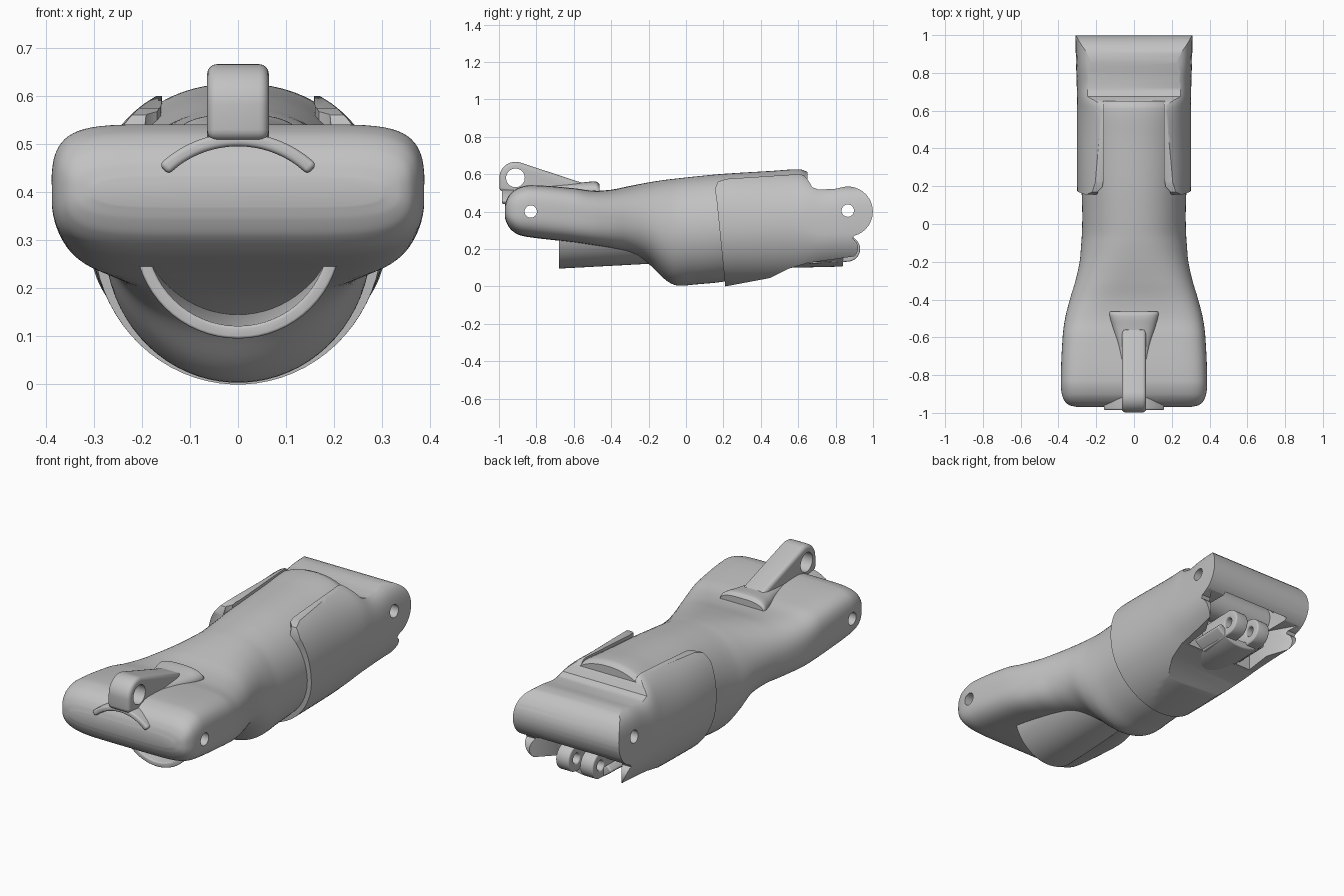
import bpy, bmesh, math
from mathutils import Vector

if "Cube" in bpy.data.objects:
    bpy.data.objects.remove(bpy.data.objects["Cube"], do_unlink=True)

grey = bpy.data.materials.new("plain_grey")
grey.use_nodes = True
grey.diffuse_color = (0.54, 0.54, 0.54, 1)
grey.node_tree.nodes["Principled BSDF"].inputs["Base Color"].default_value = (0.54, 0.54, 0.54, 1)


def make(name, bm):
    bmesh.ops.recalc_face_normals(bm, faces=bm.faces)
    mesh = bpy.data.meshes.new(name)
    bm.to_mesh(mesh)
    bm.free()
    mesh.materials.append(grey)
    ob = bpy.data.objects.new(name, mesh)
    bpy.context.collection.objects.link(ob)
    return ob


def skin(name, rings):
    # closed rings joined into a capped solid
    bm = bmesh.new()
    rows = [[bm.verts.new(p) for p in r] for r in rings]
    n = len(rows[0])
    for a, b in zip(rows, rows[1:]):
        for i in range(n):
            j = (i + 1) % n
            bm.faces.new((a[i], a[j], b[j], b[i]))
    bm.faces.new(rows[0])
    bm.faces.new(rows[-1])
    return make(name, bm)


def smooth_stations(st, steps=6):
    # finite-difference Hermite interpolation between stations
    pts = [Vector(s) for s in st]
    last = len(pts) - 1

    def slope(i):
        a, b = max(i - 1, 0), min(i + 1, last)
        return (pts[b] - pts[a]) / (pts[b][0] - pts[a][0])

    out = []
    for i in range(last):
        h = pts[i + 1][0] - pts[i][0]
        for k in range(steps):
            t = k / steps
            out.append(pts[i] * (2*t**3 - 3*t*t + 1) + slope(i) * h * (t**3 - 2*t*t + t)
                       + pts[i + 1] * (3*t*t - 2*t**3) + slope(i + 1) * h * (t**3 - t*t))
    return out + [pts[-1]]


def loft(name, stations, seg=72):
    # station: y, half width, bottom z, top z, lower and upper squareness
    rings = []
    for y, w, zb, zt, nb, nt in smooth_stations(stations):
        ring = []
        for i in range(seg):
            a = 2 * math.pi * (i + 0.5) / seg
            c, s = math.cos(a), math.sin(a)
            p = nt if s > 0 else nb
            q = 2 + (p - 2) * 0.2
            ring.append((w * math.copysign(abs(c)**(2 / p), c), y,
                         (zb + zt) / 2 + (zt - zb) / 2 * math.copysign(abs(s)**(2 / q), s)))
        rings.append(ring)
    return skin(name, rings)


def prism(name, outline, x0, x1):
    return skin(name, [[(x, y, z) for y, z in outline] for x in (x0, x1)])


def plan_prism(name, half, z0, z1):
    # mirrored plan outline given as (half width, y)
    plan = half + [(-x, y) for x, y in reversed(half)]
    return skin(name, [[(x, y, z) for x, y in plan] for z in (z0, z1)])


def arc(y, z, r, a0, a1, n=16):
    angles = [math.radians(a0 + (a1 - a0) * i / n) for i in range(n + 1)]
    return [(y + r * math.cos(a), z + r * math.sin(a)) for a in angles]


def cylinder(name, y, z, r, x0, x1):
    return prism(name, arc(y, z, r, 0, 348.75, 31), x0, x1)


def shell(name, r, thick, a0, a1, y0, z0, y1, z1):
    # curved plate running along y
    def ring(y, z):
        return [(x, y, h) for x, h in arc(0, z, r, a0, a1, 32) + arc(0, z, r - thick, a1, a0, 32)]
    return skin(name, [ring(y0, z0), ring(y1, z1)])


def apply(ob, mod):
    bpy.context.view_layer.objects.active = ob
    bpy.ops.object.modifier_apply(modifier=mod.name)


def boolean(ob, cutter, op="DIFFERENCE"):
    mod = ob.modifiers.new("cut", "BOOLEAN")
    mod.object, mod.operation, mod.solver = cutter, op, "EXACT"
    apply(ob, mod)
    bpy.data.objects.remove(cutter, do_unlink=True)


def bevel(ob, width):
    mod = ob.modifiers.new("round", "BEVEL")
    mod.width, mod.segments, mod.limit_method = width, 4, "ANGLE"
    mod.angle_limit = math.radians(40)
    apply(ob, mod)


# main body: broad rounded nose, waist, round barrel
body = loft("body", [
    (-.969, .30, .37, .43, 6, 6), (-.96, .34, .342, .462, 6, 7),
    (-.94, .365, .308, .495, 6, 8), (-.90, .382, .278, .525, 6, 8),
    (-.83, .388, .262, .541, 6, 8), (-.6, .378, .235, .525, 6, 7),
    (-.5, .365, .22, .512, 5.5, 5.5), (-.4, .34, .203, .517, 4.5, 4),
    (-.3, .31, .175, .537, 3.2, 3), (-.2, .288, .12, .556, 2.3, 2.5),
    (-.11, .28, .035, .57, 2, 2.3), (-.05, .276, .005, .577, 2, 2.2),
    (.05, .274, .01, .588, 2, 2.2), (.2, .278, .025, .602, 2, 2.2),
    (.45, .28, .07, .617, 2, 2.2), (.61, .28, .13, .626, 2, 2.2),
    (.65, .275, .14, .612, 2, 2.2)])
boolean(body, cylinder("pin_cut", -.83, .40, .033, -.5, .5))

# rear sleeve: lofted form trimmed to a side outline
sleeve = loft("rear_sleeve", [
    (.1, .3, 0, .63, 2, 2.8), (.25, .302, 0, .63, 2, 2.8), (.6, .302, .01, .63, 2, 2.8),
    (.72, .303, .04, .545, 2, 6), (.85, .307, .05, .54, 2, 8), (1.05, .312, .05, .54, 2, 9)])
side = [(.21, 0), (.165, .45), (.155, .52), (.17, .56), (.22, .575), (.6, .6),
        (.63, .595), (.655, .565), (.675, .53), (.71, .517), (.8, .522)]
side += arc(.865, .4, .134, 95, -75) + arc(.862, .205, .058, 60, -50)
side += [(.65, .125), (.55, .095), (.45, .045)]
boolean(sleeve, prism("side_outline", side, -.6, .6), "INTERSECT")
boolean(sleeve, plan_prism("top_window", [(.21, .1), (.19, .175), (.168, .195), (.16, .24), (.158, .648)], .45, .8))
boolean(sleeve, plan_prism("hood_cavity", [(.2, .665), (.2, .955)], -.1, .46))
boolean(sleeve, plan_prism("rear_opening", [(.2, .7), (.2, .8), (.29, .96), (.29, 1.1)], -.1, .29))
boolean(sleeve, cylinder("rear_pin_cut", .865, .405, .033, -.5, .5))

# parts inside the hood
barrel = cylinder("cross_barrel", .74, .36, .085, -.21, .21)
flap = shell("lower_flap", .22, .04, 225, 315, .5, .318, .84, .326)
bevel(flap, .015)
for sign, label in ((1, "left"), (-1, "right")):
    x = .07 * sign
    ear = prism(label + "_hinge_ear",
                arc(.863, .2, .068, 90, -90) + [(.66, .12), (.66, .26)], x - .038, x + .038)
    boolean(ear, cylinder("ear_cut", .863, .2, .026, -.5, .5))
    bevel(ear, .008)

# half-round trough below the nose
trough = shell("lower_trough", .215, .026, 180, 360, -.68, .31, -.08, .342)
bevel(trough, .006)

# raised loop arm on top, with flared foot and curved front lip
arm = prism("loop_arm",
            arc(-.912, .58, .086, 180, 72) + [(-.56, .555), (-.5, .47), (-.9, .46), (-.95, .503), (-.998, .51)],
            -.064, .064)
bevel(arm, .02)
boolean(arm, cylinder("loop_cut", -.912, .58, .05, -.3, .3))
foot = loft("arm_foot", [
    (-.82, .066, .47, .545, 2.5, 4), (-.65, .085, .46, .548, 2.5, 4),
    (-.55, .112, .46, .556, 2.5, 3), (-.48, .13, .46, .56, 2.5, 3),
    (-.462, .128, .46, .545, 2.5, 3)])
lip = shell("front_lip", .236, .028, 46, 134, -.985, .287, -.86, .287)
bevel(lip, .011)

# soft shading with crisp edges
for ob in bpy.data.objects:
    ob.select_set(ob.type == "MESH")
bpy.context.view_layer.objects.active = body
bpy.ops.object.shade_smooth_by_angle(angle=math.radians(35))
